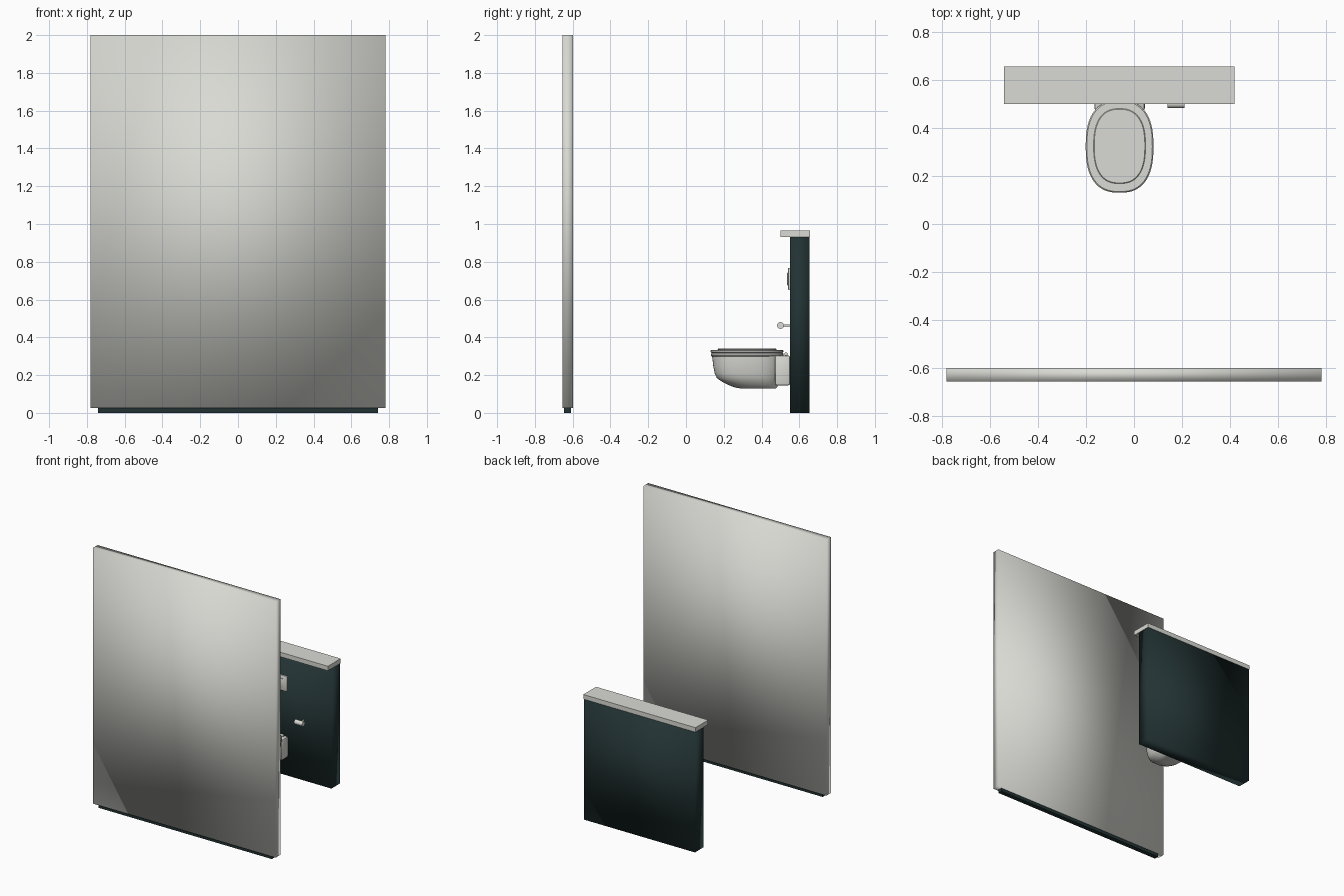
import bpy, bmesh, math
from mathutils import Matrix

if "Cube" in bpy.data.objects:
    bpy.data.objects.remove(bpy.data.objects["Cube"])


def material(name, rgb):
    m = bpy.data.materials.new(name)
    m.diffuse_color = (*rgb, 1)
    m.use_nodes = True
    m.node_tree.nodes["Principled BSDF"].inputs["Base Color"].default_value = m.diffuse_color
    return m


LIGHT = material("light_grey", (0.70, 0.70, 0.66))
DARK = material("dark_teal", (0.016, 0.032, 0.033))
CX = -0.06  # toilet centre line


def finish(name, bm, mat, smooth=None):
    bmesh.ops.recalc_face_normals(bm, faces=bm.faces[:])
    me = bpy.data.meshes.new(name)
    bm.to_mesh(me)
    bm.free()
    ob = bpy.data.objects.new(name, me)
    bpy.context.collection.objects.link(ob)
    me.materials.append(mat)
    if smooth:
        bpy.ops.object.select_all(action='DESELECT')
        ob.select_set(True)
        bpy.context.view_layer.objects.active = ob
        bpy.ops.object.shade_smooth_by_angle(angle=math.radians(smooth))
    return ob


def box(name, x, y, z, mat, bevel=0, smooth_all=False):
    bm = bmesh.new()
    bmesh.ops.create_cube(bm, size=1)
    for v in bm.verts:
        for i, (a, b) in enumerate((x, y, z)):
            v.co[i] = (a + b) / 2 + v.co[i] * (b - a)
    if bevel:
        bmesh.ops.bevel(bm, geom=bm.edges[:], offset=bevel, segments=2,
                        profile=0.5, affect='EDGES')
    ob = finish(name, bm, mat, 35 if bevel else None)
    if smooth_all:
        ob.data.shade_smooth()
    return ob


def rod(name, centre, radius, length, axis, mat):
    bm = bmesh.new()
    bmesh.ops.create_cone(bm, cap_ends=True, segments=24, radius1=radius,
                          radius2=radius, depth=length)
    rot = Matrix.Rotation(math.pi / 2, 4, 'Y' if axis == 'x' else 'X')
    bmesh.ops.transform(bm, matrix=Matrix.Translation(centre) @ rot, verts=bm.verts[:])
    return finish(name, bm, mat, 40)


def loft(name, rings, mat, n=64, power=2.5):
    """Stack of rounded ovals: (z, y front, y back, half width)."""
    bm = bmesh.new()
    loops = []
    for z, y0, y1, w in rings:
        loop = []
        for i in range(n):
            t = 2 * math.pi * i / n
            c, s = math.cos(t), math.sin(t)
            px = math.copysign(abs(c) ** (2 / power), c)
            py = math.copysign(abs(s) ** (2 / power), s)
            loop.append(bm.verts.new((CX + w * px, (y0 + y1) / 2 + (y1 - y0) / 2 * py, z)))
        loops.append(loop)
    for a, b in zip(loops, loops[1:]):
        for i in range(n):
            j = (i + 1) % n
            bm.faces.new((a[i], a[j], b[j], b[i]))
    bm.faces.new(loops[0])
    bm.faces.new(loops[-1])
    return finish(name, bm, mat, 40)


# front partition on a recessed dark plinth, softly shaded
box("front_panel", (-0.78, 0.78), (-0.655, -0.598), (0.025, 2.0), LIGHT, smooth_all=True)
box("panel_plinth", (-0.74, 0.74), (-0.645, -0.61), (0, 0.025), DARK)

# low rear wall and its overhanging shelf
box("rear_wall", (-0.535, 0.413), (0.55, 0.655), (0, 0.93), DARK, smooth_all=True)
box("wall_shelf", (-0.54, 0.418), (0.5, 0.656), (0.93, 0.965), LIGHT)

# wall-hung bowl
loft("bowl", [(0.13, 0.285, 0.475, 0.06), (0.134, 0.262, 0.482, 0.072),
              (0.147, 0.225, 0.487, 0.088), (0.165, 0.19, 0.492, 0.104),
              (0.185, 0.163, 0.497, 0.116), (0.21, 0.152, 0.502, 0.123),
              (0.25, 0.144, 0.508, 0.131), (0.285, 0.14, 0.511, 0.135),
              (0.30, 0.138, 0.513, 0.136)], LIGHT)


def slab(name, z0, z1, y0, y1, w, r):
    loft(name, [(z0, y0 + r, y1 - r, w - r), (z0 + r, y0, y1, w),
                (z1 - r, y0, y1, w), (z1, y0 + r, y1 - r, w - r)], LIGHT)


slab("seat", 0.299, 0.317, 0.132, 0.515, 0.14, 0.004)
slab("lid", 0.318, 0.334, 0.13, 0.515, 0.141, 0.005)
slab("lid_top", 0.332, 0.34, 0.168, 0.48, 0.108, 0.003)

# neck joining bowl to wall, with hinges on top
box("bowl_neck", (CX - 0.105, CX + 0.105), (0.47, 0.552), (0.145, 0.305), LIGHT, bevel=0.012)
for side, s in (("left", -1), ("right", 1)):
    rod("hinge_" + side, (CX + s * 0.06, 0.53, 0.311), 0.009, 0.04, 'x', LIGHT)

# flush plate with two buttons
box("flush_plate", (CX - 0.1, CX + 0.1), (0.541, 0.552), (0.65, 0.768), LIGHT, bevel=0.003)
for side, s in (("left", -1), ("right", 1)):
    x = CX + s * 0.04
    box("flush_button_" + side, (x - 0.032, x + 0.032), (0.536, 0.543), (0.675, 0.743),
        LIGHT, bevel=0.002)

# paper holder bar on a thin arm
rod("holder_bar", (0.175, 0.5, 0.463), 0.018, 0.07, 'x', LIGHT)
rod("holder_arm", (0.175, 0.527, 0.463), 0.006, 0.05, 'y', LIGHT)
